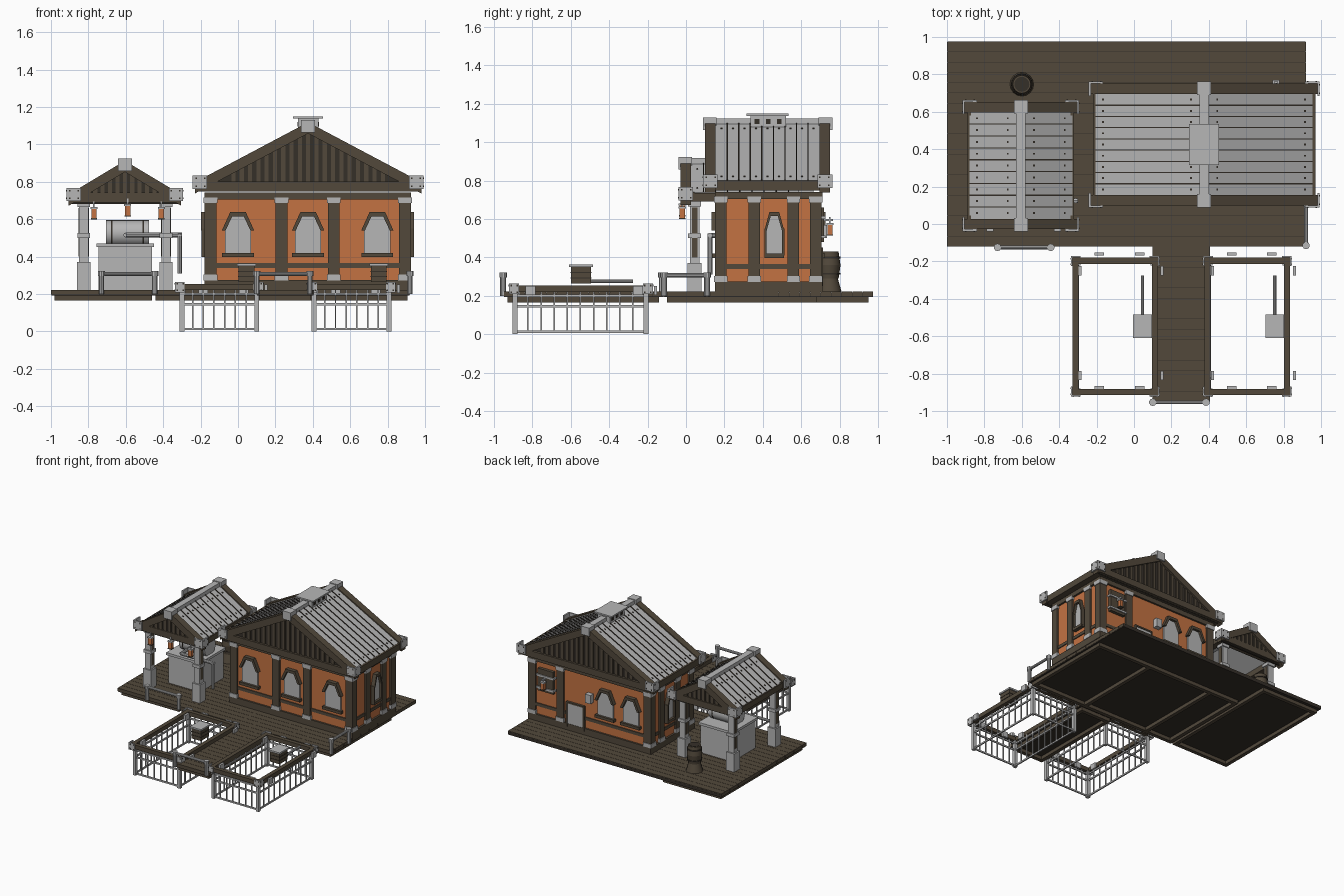
import bpy, bmesh, math
from mathutils import Vector

if "Cube" in bpy.data.objects:
    bpy.data.objects.remove(bpy.data.objects["Cube"])


def mat(name, r, g, b):
    m = bpy.data.materials.new(name)
    m.diffuse_color = (r, g, b, 1)
    m.use_nodes = True
    m.node_tree.nodes["Principled BSDF"].inputs["Base Color"].default_value = m.diffuse_color
    return m


BROWN = mat("brown timber", 0.085, 0.066, 0.044)
DARK = mat("dark timber", 0.036, 0.029, 0.022)
GREY = mat("light metal", 0.47, 0.47, 0.47)
ORANGE = mat("orange plaster", 0.55, 0.17, 0.055)


def finish(name, m, bm):
    bmesh.ops.recalc_face_normals(bm, faces=bm.faces)
    me = bpy.data.meshes.new(name)
    bm.to_mesh(me)
    bm.free()
    me.materials.append(m)
    ob = bpy.data.objects.new(name, me)
    bpy.context.collection.objects.link(ob)
    return ob


def extrude(bm, pts, axis, a, b):
    """Close a (u, z) outline between a and b along x or y."""
    put = (lambda u, z, t: (u, t, z)) if axis == 'y' else (lambda u, z, t: (t, u, z))
    lo = [bm.verts.new(put(u, z, a)) for u, z in pts]
    hi = [bm.verts.new(put(u, z, b)) for u, z in pts]
    bm.faces.new(lo)
    bm.faces.new(hi[::-1])
    for i in range(len(pts)):
        j = (i + 1) % len(pts)
        bm.faces.new((lo[i], lo[j], hi[j], hi[i]))


def prisms(name, m, axis, items):
    bm = bmesh.new()
    for pts, a, b in items:
        extrude(bm, pts, axis, a, b)
    return finish(name, m, bm)


def boxes(name, m, items):
    return prisms(name, m, 'y', [([(x0, z0), (x1, z0), (x1, z1), (x0, z1)], y0, y1)
                                 for x0, x1, y0, y1, z0, z1 in items])


def rods(name, m, items, n=10):
    """Round bars given as (start, end, radius at start, radius at end)."""
    bm = bmesh.new()
    for p, q, r0, r1 in items:
        p, q = Vector(p), Vector(q)
        rot = (q - p).to_track_quat('Z', 'Y').to_matrix().to_4x4()
        rot.translation = (p + q) / 2
        bmesh.ops.create_cone(bm, cap_ends=True, segments=n, radius1=r0, radius2=r1,
                              depth=(q - p).length, matrix=rot)
    ob = finish(name, m, bm)
    bpy.ops.object.select_all(action='DESELECT')
    ob.select_set(True)
    bpy.context.view_layer.objects.active = ob
    bpy.ops.object.shade_smooth_by_angle()
    return ob


def corner_plates(name, x0, x1, y0, y1, z0, z1, w, t=0.012):
    """Riveted L plates wrapped round the four corners of a rectangle."""
    plates, rivets = [], []
    zs = (z0 + 0.2 * (z1 - z0), z1 - 0.2 * (z1 - z0))
    for x, sx in ((x0, 1), (x1, -1)):
        for y, sy in ((y0, 1), (y1, -1)):
            xs, ys = sorted((x - sx * t, x + sx * w)), sorted((y - sy * t, y + sy * w))
            yt, xt = sorted((y - sy * t, y)), sorted((x - sx * t, x))
            plates += [(*xs, *yt, z0, z1), (*xt, *ys, z0, z1)]
            for z in zs:
                for d in (0.1 * w, 0.8 * w):
                    a, b = x + sx * d, y - sy * t
                    rivets.append((a - .004, a + .004, b - .002, b + .002, z - .004, z + .004))
                    a, b = x - sx * t, y + sy * d
                    rivets.append((a - .002, a + .002, b - .004, b + .004, z - .004, z + .004))
    boxes(name, GREY, plates)
    boxes(name + "_rivets", DARK, rivets)


def gable_roof(pre, cx, half, y0, y1, top, slope, tie, n, panels):
    """Rafters, boarded gables, sheet roof, ridge cap and corner plates."""
    zat = lambda d, off=0: top - slope * abs(d) - off
    raft, board, batten = [], [], []
    for a, b, s in ((y0, y0 + .055, 1), (y1 - .055, y1, -1)):
        for k in (-1, 1):
            raft.append(([(cx, zat(0)), (cx + k * half, zat(half)),
                          (cx + k * half, zat(half, .06)), (cx, zat(0, .06))], a, b))
        board.append(([(cx - half, zat(half, .05)), (cx + half, zat(half, .05)), (cx, zat(0, .05))],
                      a + .02, b - .02))
        for i in range(-n, n + 1):
            u = i * half * .66 / n
            p = a + .012 if s > 0 else b - .02
            batten.append(([(cx + u - .011, tie), (cx + u + .011, tie),
                            (cx + u + .011, zat(u, .05)), (cx + u - .011, zat(u, .05))], p, p + .008))
    prisms(pre + "_rafters", BROWN, 'y', raft)
    prisms(pre + "_gable_boards", DARK, 'y', board)
    prisms(pre + "_gable_battens", BROWN, 'y', batten)
    sheet, seam = [], []
    ya, yb, h = y0 + .055, y1 - .055, half - .025
    step = (yb - ya) / panels
    for k in (-1, 1):
        sheet.append(([(cx, zat(0, .01)), (cx + k * h, zat(h, .01)),
                       (cx + k * h, zat(h, .035)), (cx, zat(0, .035))], ya, yb))
        for i in range(panels):
            y = ya + i * step
            if i:
                seam.append(([(cx, zat(0, .004)), (cx + k * h, zat(h, .004)),
                              (cx + k * h, zat(h, .012)), (cx, zat(0, .012))], y - .003, y + .003))
            for d in (.07, h - .04):
                seam.append(([(cx + k * (d - .005), zat(d - .005, .007)), (cx + k * (d + .005), zat(d + .005, .007)),
                              (cx + k * (d + .005), zat(d + .005, .012)), (cx + k * (d - .005), zat(d - .005, .012))],
                             y + step / 2 - .005, y + step / 2 + .005))
    prisms(pre + "_roof_sheets", GREY, 'y', sheet)
    prisms(pre + "_roof_seams", DARK, 'y', seam)
    boxes(pre + "_ridge_cap", GREY, [(cx - .025, cx + .025, y0, y1, top - .03, top + .006)] +
          [(cx - .037, cx + .037, a, b, top - .055, top + .012)
           for a, b in ((y0 - .012, y0 + .06), (y1 - .06, y1 + .012))])
    ez = zat(half)
    corner_plates(pre + "_eave_plates", cx - half, cx + half, y0, y1, ez - .035, ez + .035, .065)


# platform and pier: dark slab, planks on top, frames underneath
areas = ((-1, .92, -.12, .975), (.1, .405, -.95, -.12))
boxes("deck_slab", DARK, [(a + .002, b - .002, c + .002, d, .193, .216) for a, b, c, d in areas])
planks = []
for a, b, c, d in areas:
    n = round((d - c) / .055)
    w = (d - c) / n
    planks += [(a, b, c + i * w + .001, c + (i + 1) * w - .001, .197, .222) for i in range(n)]
boxes("deck_planks", BROWN, planks)
frame = []
for a, b, c, d in ((-.98, -.46, -.1, .95), (-.44, .905, -.1, .68), (.115, .39, -.93, -.14)):
    frame += [(a, b, c, c + .03, .165, .195), (a, b, d - .03, d, .165, .195),
              (a, a + .03, c, d, .165, .195), (b - .03, b, c, d, .165, .195)]
frame += [(x, x + .03, -.1, .68, .165, .195) for x in (-.2, .39)]
boxes("deck_frame", BROWN, frame)

# house body
boxes("house_walls", ORANGE, [(-.165, .91, .165, .695, .27, .71)])
boxes("house_plinth", BROWN, [(-.18, .925, .15, .71, .22, .275)])
boxes("wall_band", BROWN, [(-.172, .917, .158, .702, .34, .365)])
boxes("house_cornice", BROWN, [(-.18, .925, .15, .71, .705, .742), (-.22, .97, .1, .75, .748, .80)])
posts = [(x, y) for x in (-.147, .892) for y in (.18, .355, .56, .677)]
posts += [(x, y) for x in (.233, .512) for y in (.18,)] + [(.64, .677)]
boxes("wall_pillars", BROWN, [(x - .032, x + .032, y - .03, y + .03, .275, .705) for x, y in posts])
boxes("pillar_caps", GREY, [(x - .037, x + .037, y - .035, y + .035, z, z + .032)
                            for x, y in posts for z in (.272, .685)])
gable_roof("house", .375, .605, .1, .75, 1.118, .53, .80, 9, 9)
boxes("roof_vent", GREY, [(.32, .43, .335, .52, 1.07, 1.138), (.295, .455, .315, .535, 1.138, 1.15)])
boxes("vent_slots", DARK, [(.317, .433, y - .012, y + .012, 1.095, 1.12) for y in (.37, .428, .486)])


# arched windows
def window(axis, c, wall, out, k=1.0):
    def span(d):
        return sorted((wall - out * .004, wall + out * d))
    fit = lambda pts: [(c + u * k, z) for u, z in pts]
    prisms("window_pane", GREY, axis, [(fit([(-.07, .41), (.07, .41), (.07, .55), (.033, .622),
                                             (-.033, .622), (-.07, .55)]), *span(.012))])
    prisms("window_hood", BROWN, axis, [(fit([(-.086, .54), (-.042, .637), (.042, .637), (.086, .54),
                                              (.066, .54), (.031, .615), (-.031, .615), (-.066, .54)]), *span(.032))])
    prisms("window_sill", BROWN, axis, [(fit([(-.085, .398), (.085, .398), (.085, .42), (-.085, .42)]), *span(.03))])


for x in (0, .375, .745):
    window('y', x, .165, -1)
for x in (0, .23):
    window('y', x, .695, 1)
for wall, out in ((-.165, -1), (.91, 1)):
    window('x', .46, wall, out, .6)
    boxes("side_window_jambs", BROWN, [(min(wall, wall + out * .03), max(wall, wall + out * .03), y - .006, y + .006,
                                        .41, .55) for y in (.414, .506)])

# back wall hatch, meter box, notice board
boxes("back_door", GREY, [(.43, .57, .69, .708, .25, .44)])
boxes("back_door_frame", BROWN, [(.418, .43, .69, .714, .25, .452), (.57, .582, .69, .714, .25, .452),
                                 (.418, .582, .69, .714, .44, .452)])
boxes("meter_box", GREY, [(.345, .395, .69, .735, .5, .57)])
boxes("notice_board", BROWN, [(.69, .83, .69, .72, .48, .66)])
boxes("notice_bracket", GREY, [(.68, .84, .69, .728, .60, .615), (.68, .84, .69, .728, .50, .515),
                               (.752, .768, .72, .765, .59, .60)])


# lanterns
def lantern(x, y, z):
    boxes("lantern_glass", ORANGE, [(x - .014, x + .014, y - .014, y + .014, z, z + .05)])
    boxes("lantern_cap", GREY, [(x - .019, x + .019, y - .019, y + .019, z + .05, z + .06),
                                (x - .004, x + .004, y - .004, y + .004, z + .06, z + .09)])
    boxes("lantern_base", BROWN, [(x - .017, x + .017, y - .017, y + .017, z - .006, z)])


for p in ((-.77, -.02, .605), (-.59, -.02, .62), (-.41, -.02, .605), (.76, .75, .52)):
    lantern(*p)

# open shelter
legs = [(x, y) for x in (-.825, -.385) for y in (.045, .575)]
boxes("shelter_posts", GREY, [(x - .025, x + .025, y - .025, y + .025, .36, .70) for x, y in legs])
boxes("shelter_post_bases", GREY, [(x - .036, x + .036, y - .036, y + .036, .22, .37) for x, y in legs] +
      [(x - .034, x + .034, y - .034, y + .034, z, z + .025) for x, y in legs for z in (.50, .665)])
boxes("shelter_post_straps", BROWN, [(x - .028, x + .028, y - .015, y + .015, .40, .66) for x, y in legs])
boxes("shelter_beams", BROWN, [(-.89, -.32, -.02, .045, .69, .742), (-.89, -.32, .58, .645, .69, .742),
                               (-.89, -.84, -.02, .645, .69, .735), (-.37, -.32, -.02, .645, .69, .735)])
gable_roof("shelter", -.605, .30, -.028, .652, .912, .6, .735, 5, 9)

# boiler inside the shelter
boxes("boiler_box", GREY, [(-.745, -.46, .17, .47, .22, .45), (-.757, -.448, .158, .482, .45, .47)])
rods("boiler_tank", GREY, [((-.705, .32, .525), (-.475, .32, .525), .07, .07)], 20)
rods("boiler_hoops", DARK, [((x, .32, .525), (x + .008, .32, .525), .0715, .0715) for x in (-.68, -.51)], 20)
rods("boiler_pipe", GREY, [((-.6, .125, .515), (-.30, .125, .515), .013, .013),
                           ((-.6, .125, .515), (-.6, .3, .515), .013, .013),
                           ((-.312, .125, .525), (-.312, .125, .31), .013, .013)])

# barrel on a flared stand
B = (-.6, .747)
rods("barrel", BROWN, [((*B, .29), (*B, .36), .048, .058), ((*B, .36), (*B, .43), .058, .048),
                       ((*B, .22), (*B, .29), .064, .044)], 16)
rods("barrel_hoops", DARK, [((*B, z), (*B, z + .01), .057, .057) for z in (.31, .395)] +
     [((*B, .43), (*B, .432), .04, .04)], 16)


# railings
def railing(p, q):
    ends = [Vector(p), Vector(q)]
    up = lambda v, z: (v.x, v.y, z)
    rods("railing", GREY, [(up(v, .2), up(v, .32), .015, .015) for v in ends] +
         [(up(v, .295), up(v, .322), .02, .02) for v in ends] +
         [(up(ends[0], .307), up(ends[1], .307), .011, .011)])


railing((-.73, -.125), (-.445, -.125))
railing((.1, -.953), (.385, -.953))
railing((.92, -.115), (.92, .11))

# two floating pens with feeders
for dx in (0, .707):
    x0, x1, y0, y1 = -.33 + dx, .128 + dx, -.915, -.18
    boxes("pen_beams", BROWN, [(x0, x1, y0, y0 + .033, .22, .253), (x0, x1, y1 - .033, y1, .22, .253),
                               (x0, x0 + .033, y0, y1, .22, .253), (x1 - .033, x1, y0, y1, .22, .253)])
    corner_plates("pen_corner_plates", x0, x1, y0, y1, .208, .265, .045, .008)
    a, b, c, d = -.3 + dx, .1 + dx, -.892, -.208
    bars = [(x - .013, x + .013, y - .013, y + .013, 0, .225) for x in (a, b) for y in (c, d)]
    for z in (.012, .145, .2):
        bars += [(a, b, y - .005, y + .005, z - .006, z + .006) for y in (c, d)]
        bars += [(x - .005, x + .005, c, d, z - .006, z + .006) for x in (a, b)]
    for i in range(1, 7):
        x = a + i * (b - a) / 7
        bars += [(x - .004, x + .004, y - .004, y + .004, .01, .22) for y in (c, d)]
    for i in range(1, 10):
        y = c + i * (d - c) / 10
        bars += [(x - .004, x + .004, y - .004, y + .004, .01, .22) for x in (a, b)]
    boxes("pen_cage", GREY, bars)
    clamps = [(x + dx - .025, x + dx + .025, y - .008, y + .008, .205, .25) for x in (-.185, .03) for y in (-.16, -.873)]
    clamps += [(x + dx - .008, x + dx + .008, y - .025, y + .025, .205, .25) for x in (-.288, .15) for y in (-.25, -.81)]
    boxes("pen_clamps", GREY, clamps)
    boxes("feeder_body", BROWN, [(.003 + dx, .087 + dx, -.6, -.495, .265, .35)])
    boxes("feeder_slats", DARK, [(.001 + dx, .089 + dx, -.602, -.493, z, z + .006) for z in (.29, .318)])
    boxes("feeder_lid", GREY, [(-.005 + dx, .095 + dx, -.61, -.485, .35, .363)])
    rods("feeder_arm", GREY, [((.045 + dx, -.52, .275), (.045 + dx, -.275, .275), .009, .009)])
